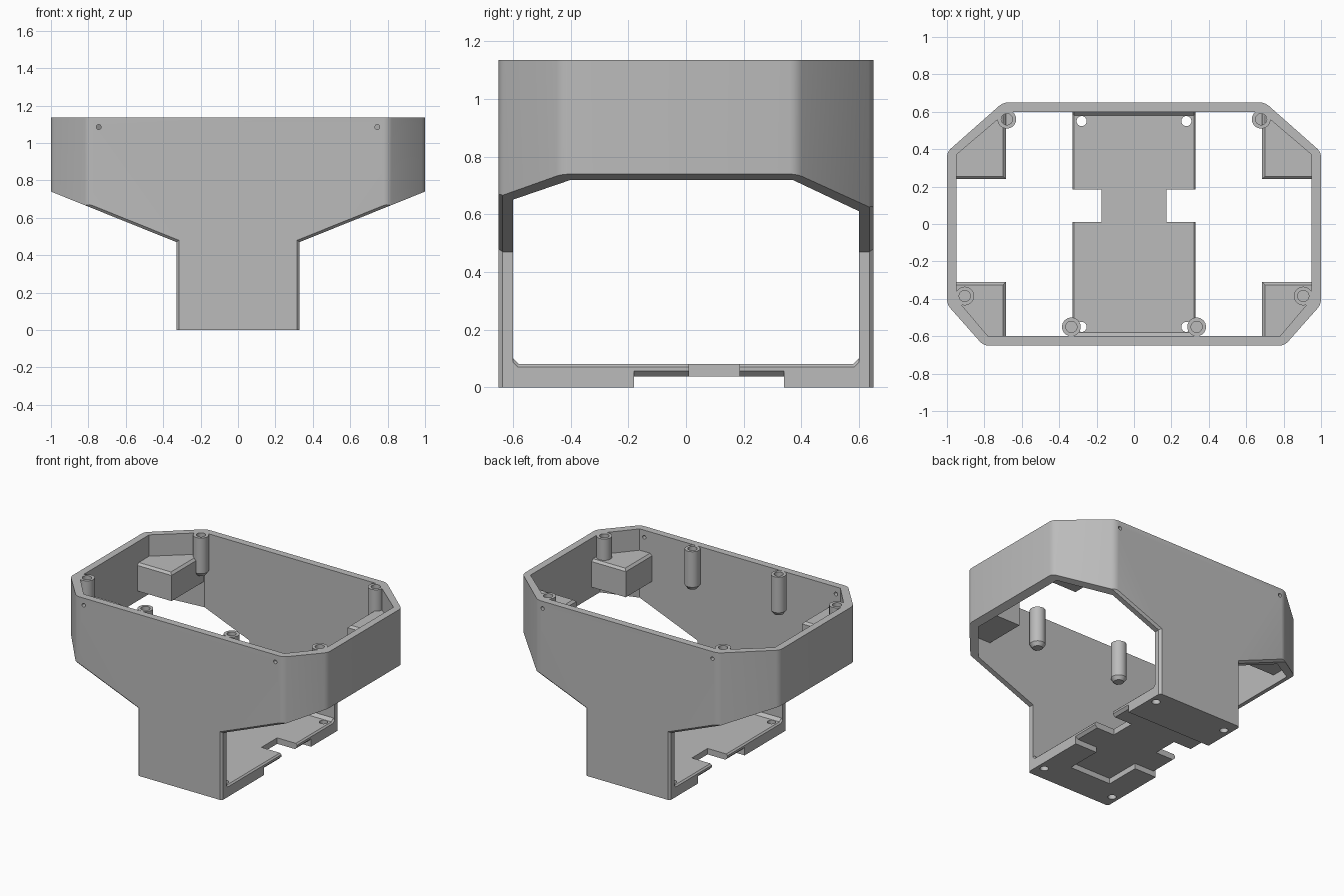
import bpy, bmesh, math
from mathutils import Vector, Matrix

if "Cube" in bpy.data.objects:
    bpy.data.objects.remove(bpy.data.objects["Cube"], do_unlink=True)

TOP = 1.135

grey = bpy.data.materials.new("plain_grey")
grey.use_nodes = True
grey.diffuse_color = (0.5, 0.5, 0.5, 1)
for node in grey.node_tree.nodes:
    if node.type == 'BSDF_PRINCIPLED':
        node.inputs["Base Color"].default_value = (0.5, 0.5, 0.5, 1)


def finish(name, bm):
    bmesh.ops.recalc_face_normals(bm, faces=bm.faces[:])
    mesh = bpy.data.meshes.new(name)
    bm.to_mesh(mesh)
    bm.free()
    mesh.materials.append(grey)
    obj = bpy.data.objects.new(name, mesh)
    bpy.context.collection.objects.link(obj)
    return obj


def prism(name, points, axis, low, high, pick=None, width=0.0, segments=1):
    """Extrude a flat outline along an axis; pick chooses edges to bevel."""
    def place(p, d):
        return {'x': (d, p[0], p[1]), 'y': (p[0], d, p[1]), 'z': (p[0], p[1], d)}[axis]
    bm = bmesh.new()
    face = bm.faces.new([bm.verts.new(place(p, low)) for p in points])
    ext = bmesh.ops.extrude_face_region(bm, geom=[face])
    verts = [v for v in ext["geom"] if isinstance(v, bmesh.types.BMVert)]
    step = Vector(place((0, 0), high - low))
    bmesh.ops.translate(bm, verts=verts, vec=step)
    bmesh.ops.recalc_face_normals(bm, faces=bm.faces[:])
    if pick:
        edges = [e for e in bm.edges if pick(e.verts[0].co, e.verts[1].co)]
        bmesh.ops.bevel(bm, geom=edges, offset=width, segments=segments,
                        affect='EDGES', profile=0.5)
    return finish(name, bm)


def box(name, x, y, z):
    return prism(name, [(x[0], y[0]), (x[1], y[0]), (x[1], y[1]), (x[0], y[1])], 'z', *z)


def rod(name, center, radius, depth, along_y=False):
    bm = bmesh.new()
    turn = Matrix.Rotation(math.pi / 2, 4, 'X') if along_y else Matrix()
    bmesh.ops.create_cone(bm, cap_ends=True, segments=24, radius1=radius, radius2=radius,
                          depth=depth, matrix=Matrix.Translation(center) @ turn)
    return finish(name, bm)


def combine(target, tool, operation='DIFFERENCE'):
    mod = target.modifiers.new("cut", 'BOOLEAN')
    mod.operation = operation
    mod.solver = 'EXACT'
    mod.object = tool
    bpy.context.view_layer.objects.active = target
    bpy.ops.object.modifier_apply(modifier=mod.name)
    bpy.data.objects.remove(tool, do_unlink=True)


def smooth(obj):
    bpy.ops.object.select_all(action='DESELECT')
    obj.select_set(True)
    bpy.context.view_layer.objects.active = obj
    bpy.ops.object.shade_smooth_by_angle(angle=math.radians(30))


def mirrored(half):
    return half + [(-x, y) for x, y in reversed(half)]


# Eight-sided shell wall, trimmed to a stem below
outer = mirrored([(0.805, -0.65), (1, -0.43), (1, 0.385), (0.70, 0.65)])
inner = mirrored([(0.78, -0.6), (0.95, -0.40), (0.95, 0.37), (0.68, 0.6)])
upright = lambda a, b: abs(a.z - b.z) > 0.5
shell = prism("shell", outer, 'z', 0, TOP, upright, 0.025, 3)
combine(shell, prism("inner_cut", inner, 'z', -0.2, 1.4))
outline = mirrored([(0.33, -0.1), (0.33, 0.47), (1.1, 0.78), (1.1, 1.3)])
rim_edge = lambda a, b: abs(a.y - b.y) < 0.1
combine(shell, prism("outline_trim", outline, 'y', -0.652, 0.652, rim_edge, 0.016),
        'INTERSECT')

# Small screw holes through the front and back walls
for side in (-1, 1):
    for x, y in ((0.745, -0.62), (0.66, 0.62)):
        combine(shell, rod("hole_cut", (side * x, y, 1.085), 0.013, 0.2, True))
smooth(shell)

# Floor with a recess across its underside
section = [(-0.6, 0), (-0.18, 0), (-0.18, 0.038), (0.34, 0.038), (0.34, 0), (0.6, 0),
           (0.6, 0.1), (0.58, 0.08), (-0.58, 0.08), (-0.6, 0.1)]
long_top = lambda a, b: min(a.z, b.z) > 0.07 and abs(a.x - b.x) < 0.1
floor = prism("floor", section, 'x', -0.33, 0.33, long_top, 0.01)
combine(floor, box("recess_cut", (-0.16, 0.16), (-0.43, -0.1), (-0.1, 0.038)))
for side in (-1, 1):
    combine(floor, box("notch_cut", sorted((side * 0.175, side * 0.4)),
                       (0.01, 0.185), (-0.1, 0.2)))
    slope = [(side * 0.305, 0.03), (side * 0.34, 0.066), (side * 0.34, 0.03)]
    combine(floor, prism("slope_cut", slope, 'y', -0.18, 0.34))
    for y in (-0.55, 0.55):
        combine(floor, rod("hole_cut", (side * 0.28, y, 0), 0.027, 0.4))
smooth(floor)

# Corner blocks inside the shell
block_top = lambda a, b: min(a.z, b.z) > 0.9
corners = {
    "back": [(0.685, 0.24), (0.97, 0.24), (0.97, 0.38), (0.70, 0.62), (0.685, 0.62)],
    "front": [(0.685, -0.31), (0.97, -0.31), (0.97, -0.42), (0.79, -0.62), (0.685, -0.62)],
}
for place, points in corners.items():
    for side, word in ((1, "left"), (-1, "right")):
        prism(f"{place}_{word}_block", [(side * x, y) for x, y in points], 'z',
              0.79, 0.985, block_top, 0.015)


# Screw posts with blind holes and chamfered feet
def post(name, x, y):
    profile = [(0, 0.86), (0.032, 0.86), (0.05, 0.885), (0.05, TOP),
               (0.03, TOP), (0.03, 0.95), (0, 0.95)]
    bm = bmesh.new()
    verts = [bm.verts.new((r, 0, z)) for r, z in profile]
    edges = [bm.edges.new(pair) for pair in zip(verts, verts[1:])]
    bmesh.ops.spin(bm, geom=verts + edges, cent=(0, 0, 0), axis=(0, 0, 1),
                   angle=math.tau, steps=32)
    bmesh.ops.remove_doubles(bm, verts=bm.verts[:], dist=0.0005)
    bmesh.ops.translate(bm, verts=bm.verts[:], vec=(x, y, 0))
    smooth(finish(name, bm))


for side, word in ((1, "left"), (-1, "right")):
    post(f"back_{word}_post", side * 0.68, 0.56)
    post(f"side_{word}_post", side * 0.905, -0.385)
    post(f"front_{word}_post", side * 0.335, -0.55)
